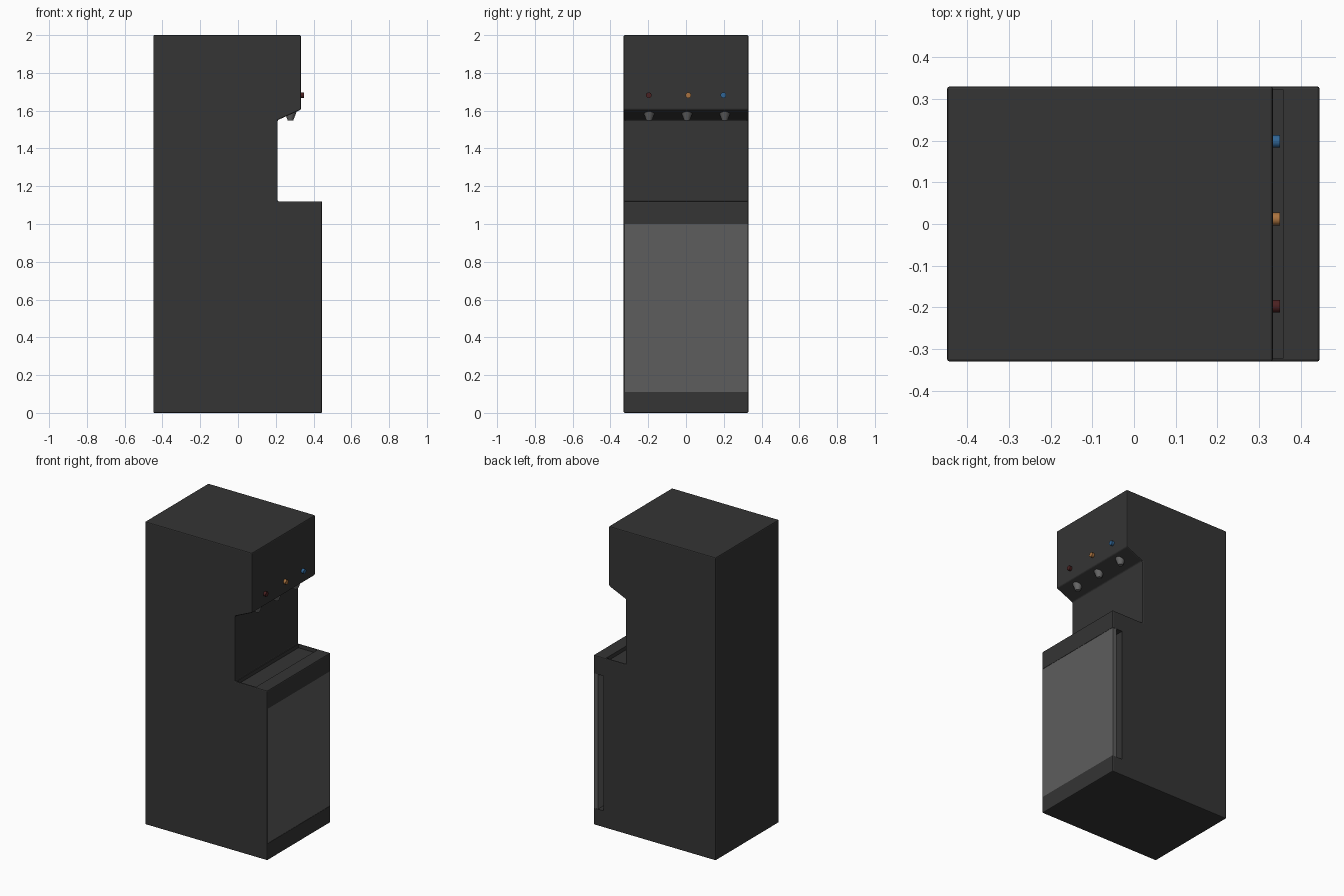
import bpy, bmesh, math
from mathutils import Matrix

if "Cube" in bpy.data.objects:
    bpy.data.objects.remove(bpy.data.objects["Cube"])


def material(name, rgb):
    m = bpy.data.materials.new(name)
    m.diffuse_color = (*rgb, 1)
    m.use_nodes = True
    m.node_tree.nodes["Principled BSDF"].inputs["Base Color"].default_value = m.diffuse_color
    return m


def add_object(name, bm, mat=None):
    me = bpy.data.meshes.new(name)
    bmesh.ops.recalc_face_normals(bm, faces=bm.faces)
    bm.to_mesh(me)
    bm.free()
    ob = bpy.data.objects.new(name, me)
    bpy.context.collection.objects.link(ob)
    if mat:
        me.materials.append(mat)
    return ob


def box(name, lo, hi, mat=None):
    bm = bmesh.new()
    bmesh.ops.create_cube(bm, size=1)
    for v in bm.verts:
        v.co = [(a + b) / 2 + c * (b - a) for a, b, c in zip(lo, hi, v.co)]
    return add_object(name, bm, mat)


def cone(name, loc, r1, r2, depth, mat, rot=Matrix()):
    bm = bmesh.new()
    bmesh.ops.create_cone(bm, cap_ends=True, segments=24, radius1=r1, radius2=r2,
                          depth=depth, matrix=Matrix.Translation(loc) @ rot)
    ob = add_object(name, bm, mat)
    activate(ob)
    bpy.ops.object.shade_smooth_by_angle(angle=math.radians(40))
    return ob


def activate(ob):
    bpy.ops.object.select_all(action='DESELECT')
    ob.select_set(True)
    bpy.context.view_layer.objects.active = ob


def cut(ob, cutter):
    mod = ob.modifiers.new("cut", 'BOOLEAN')
    mod.operation = 'DIFFERENCE'
    mod.solver = 'EXACT'
    mod.object = cutter
    activate(ob)
    bpy.ops.object.modifier_apply(modifier=mod.name)
    bpy.data.objects.remove(cutter)


dark = material("dark_plastic", (0.035, 0.035, 0.035))
grey = material("door_grey", (0.11, 0.11, 0.11))
nozzle_grey = material("nozzle_grey", (0.14, 0.14, 0.14))

# Cabinet: side profile extruded across the width
W = 0.33
profile = [(-0.448, 0), (0.445, 0), (0.445, 1.12), (0.21, 1.12),
           (0.21, 1.55), (0.333, 1.605), (0.333, 2.0), (-0.448, 2.0)]
bm = bmesh.new()
face = bm.faces.new([bm.verts.new((x, -W, z)) for x, z in profile])
ext = bmesh.ops.extrude_face_region(bm, geom=[face])
bmesh.ops.translate(bm, vec=(0, 2 * W, 0),
                    verts=[g for g in ext['geom'] if isinstance(g, bmesh.types.BMVert)])
bmesh.ops.recalc_face_normals(bm, faces=bm.faces)
bmesh.ops.bevel(bm, geom=bm.edges[:], offset=0.006, segments=2, profile=0.5,
                affect='EDGES')
cabinet = add_object("cabinet", bm, dark)

# Door opening, open on the +y side as a finger grip, and the drip tray recess
cut(cabinet, box("door_cutter", (0.37, -W + 0.006, 0.11), (0.5, 0.4, 1.0)))
cut(cabinet, box("tray_cutter", (0.216, -0.322, 1.095), (0.357, 0.322, 1.2)))

# Door panel standing in front of the grip gap
box("door", (0.413, -W + 0.006, 0.11), (0.443, W - 0.001, 1.0), grey)

# Buttons and nozzles
colours = [("red", (0.07, 0.015, 0.015)), ("orange", (0.4, 0.17, 0.05)),
           ("blue", (0.03, 0.13, 0.3))]
for (label, rgb), by, ny in zip(colours, (-0.197, 0.012, 0.198), (-0.195, 0.005, 0.205)):
    cone(label + "_button", (0.339, by, 1.682), 0.015, 0.015, 0.022,
         material(label, rgb), Matrix.Rotation(math.pi / 2, 4, 'Y'))
    cone(label + "_nozzle", (0.278, ny, 1.574), 0.015, 0.034, 0.05, nozzle_grey)
